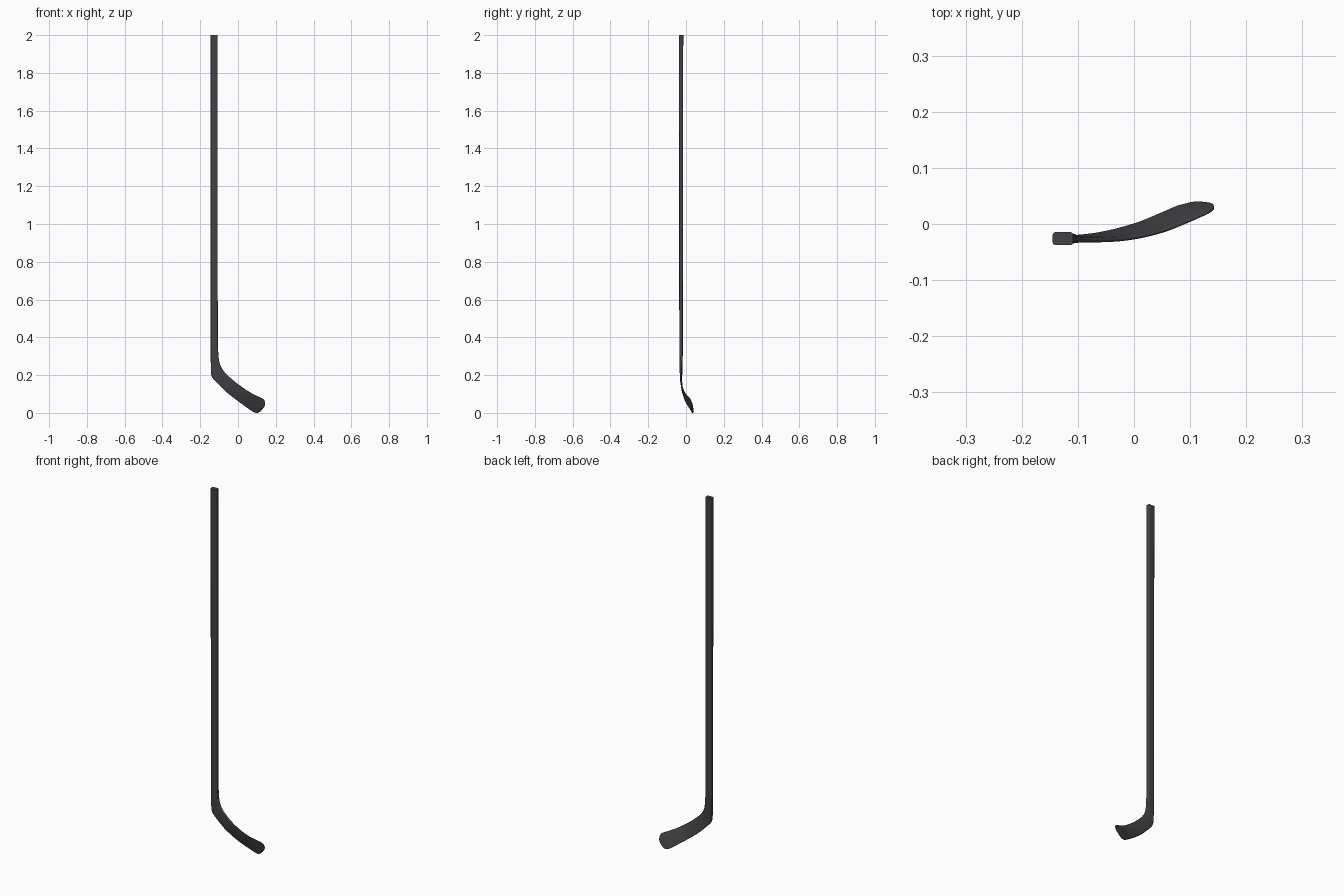
import bpy, bmesh, math
from mathutils import Vector

if "Cube" in bpy.data.objects:
    bpy.data.objects.remove(bpy.data.objects["Cube"])

# Stations: heel/bottom edge (x, y, z), top edge (x, y, z), thickness
ST = [
    (-.145, -.026, .35, -.107, -.026, .37, .019),
    (-.144, -.026, .25, -.103, -.026, .30, .016),
    (-.142, -.026, .205, -.097, -.027, .262, .013),
    (-.133, -.026, .183, -.083, -.028, .232, .011),
    (-.110, -.024, .158, -.060, -.0285, .204, .009),
    (-.070, -.019, .118, -.020, -.027, .168, .008),
    (-.030, -.010, .085, .020, -.021, .138, .007),
    (.010, .002, .055, .060, -.010, .111, .007),
    (.050, .019, .026, .100, .006, .090, .006),
    (.076, .030, .008, .127, .018, .078, .006),
    (.091, .034, .001, .138, .024, .069, .006),
    (.103, .037, .000, .142, .028, .058, .006),
    (.116, .0375, .007, .1425, .032, .046, .006),
    (.127, .037, .018, .139, .035, .033, .005),
]


def catmull(a, b, c, d, t):
    return [0.5 * (2 * q + (r - p) * t + (2 * p - 5 * q + 4 * r - s) * t * t
                   + (3 * q - p - 3 * r + s) * t ** 3)
            for p, q, r, s in zip(a, b, c, d)]


def rounded_rect(w, h, r, n=4):
    pts = []
    for k, (sx, sy) in enumerate([(1, 1), (-1, 1), (-1, -1), (1, -1)]):
        for i in range(n + 1):
            a = math.pi / 2 * (k + i / n)
            pts.append((sx * (w / 2 - r) + r * math.cos(a),
                        sy * (h / 2 - r) + r * math.sin(a)))
    return pts


# Smoothed stations, preceded by the straight shaft
rows = [(-.145, -.026, z, -.1085, -.026, z, .023) for z in (2.0, 1.994)]
n = len(ST)
for i in range(n - 1):
    for j in range(4):
        rows.append(catmull(ST[max(i - 1, 0)], ST[i], ST[i + 1],
                            ST[min(i + 2, n - 1)], j / 4))
rows.append(ST[-1])

# Loft shaft and blade as one continuous body
bm = bmesh.new()
mids = [(Vector(s[:3]) + Vector(s[3:6])) / 2 for s in rows]
rings = []
for i, s in enumerate(rows):
    low, top, t = Vector(s[:3]), Vector(s[3:6]), s[6]
    u = (top - low).normalized()
    tangent = mids[min(i + 1, len(rows) - 1)] - mids[max(i - 1, 0)]
    nrm = tangent.cross(u).normalized()
    w = (top - low).length
    r = min(.005, t * .45, w * .45)
    rings.append([bm.verts.new(mids[i] + u * a + nrm * b)
                  for a, b in rounded_rect(w, t, r)])
for a, b in zip(rings, rings[1:]):
    for k in range(len(a)):
        m = (k + 1) % len(a)
        bm.faces.new((a[k], a[m], b[m], b[k]))
bm.faces.new(rings[0])
bm.faces.new(rings[-1])
bmesh.ops.recalc_face_normals(bm, faces=bm.faces)
mesh = bpy.data.meshes.new("hockey_stick")
bm.to_mesh(mesh)
bm.free()
stick = bpy.data.objects.new("hockey_stick", mesh)
bpy.context.collection.objects.link(stick)

# Dark composite finish
mat = bpy.data.materials.new("dark_composite")
mat.diffuse_color = (.055, .055, .062, 1)
mat.use_nodes = True
mat.node_tree.nodes["Principled BSDF"].inputs["Base Color"].default_value = mat.diffuse_color
mesh.materials.append(mat)

bpy.context.view_layer.objects.active = stick
stick.select_set(True)
bpy.ops.object.shade_smooth_by_angle(angle=math.radians(40))
